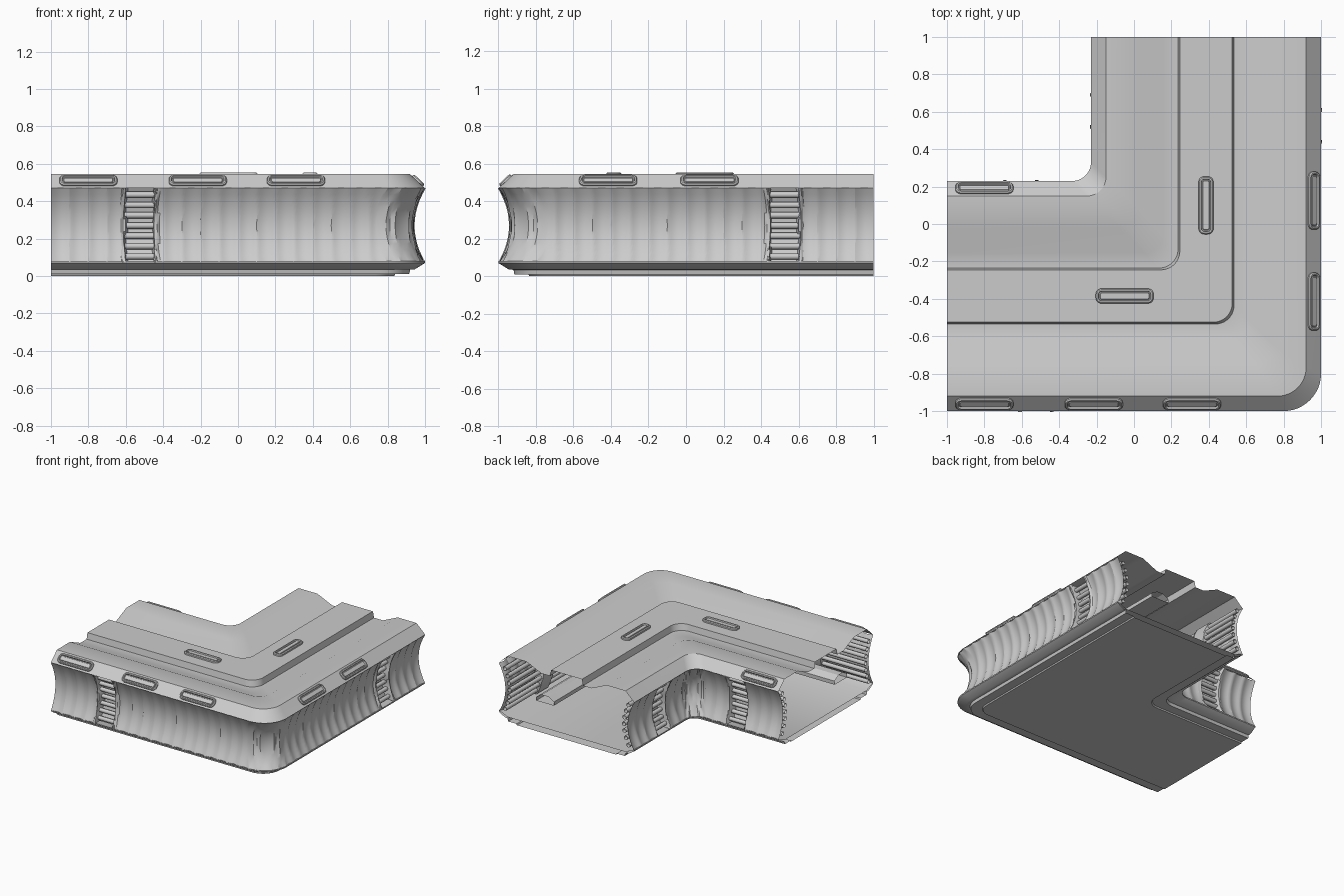
import bpy, bmesh, math
from mathutils import Matrix, Vector

if "Cube" in bpy.data.objects:
    bpy.data.objects.remove(bpy.data.objects["Cube"])

W = 1.23          # corridor width, measured from the outer edge (u = 0) to the inner edge (u = W)


def finish(name, bm, angle=30):
    bmesh.ops.recalc_face_normals(bm, faces=bm.faces[:])
    me = bpy.data.meshes.new(name)
    bm.to_mesh(me)
    bm.free()
    ob = bpy.data.objects.new(name, me)
    bpy.context.collection.objects.link(ob)
    bpy.ops.object.select_all(action='DESELECT')
    ob.select_set(True)
    bpy.context.view_layer.objects.active = ob
    bpy.ops.object.shade_smooth_by_angle(angle=math.radians(angle))
    return ob


def corner_path(u, r, ts, shift=None):
    """L-shaped path at offset u: arm along x, rounded corner, arm along y."""
    length = 2 - u - r
    arm = []
    for t in ts:
        x = -1 + t * length
        arm.append((x, -1 + u + (shift(x) if shift else 0)))
    cx, cy = 1 - u - r, -1 + u + r
    arc = []
    for i in range(1, 12):
        a = math.radians(-90 + 90 * i / 12)
        d = -shift(cx + 0.3 * math.sin(math.pi * i / 12)) if shift else 0
        arc.append((cx + (r + d) * math.cos(a), cy + (r + d) * math.sin(a)))
    return arm + arc + [(-y, -x) for x, y in reversed(arm)]


def sweep(name, profile, radius, ts=(0, 1), closed=False, shift=None, bm=None):
    own = bm is None
    bm = bmesh.new() if own else bm
    rows = []
    for u, z in profile:
        rows.append([bm.verts.new((x, y, z)) for x, y in corner_path(u, radius(u), ts, shift)])
    if closed:
        rows.append(rows[0])
    for a, b in zip(rows, rows[1:]):
        for i in range(len(a) - 1):
            bm.faces.new((a[i], a[i + 1], b[i + 1], b[i]))
    return finish(name, bm) if own else None


def mirror_profile(half):
    return half + [(W - u, z) for u, z in reversed(half)]


def top_radius(u):
    return max(0.1, 0.2 - 0.6 * u)


# Roof: sloped outer edges, two ridges, valleys and a raised centre panel
sweep("roof", mirror_profile([(0, .47), (.08, .545), (.25, .545), (.385, .485),
                              (.465, .485), (.475, .535)]), top_radius)

# Floor slab with flared lips and a stepped underside
half_under = [(0, .08), (0, .07), (.055, .036), (.08, .034), (.085, .01), (.16, .01), (.165, 0)]
sweep("floor", mirror_profile(half_under) + [(W - .08, .045), (.08, .045)], top_radius, closed=True)


def bow(z):
    return .06 * (1 - ((z - .27) / .2) ** 2)


def make_wall(name, inner, lo, hi):
    """Concave ribbed wall with a recessed window, plus the pipes running behind it."""
    sign = -1 if inner else 1
    r = .1 if inner else .2
    length = 2 - (W if inner else 0) - r

    def shift(x):
        if lo < x < hi:
            return sign * .06
        if lo - .02 < x < hi + .02:
            return -sign * .004
        return sign * .012 * abs(math.sin(math.pi * x / .1))

    n = int(length / .0125)
    ts = [i / n for i in range(n + 1)]
    for e in (lo, hi, lo - .02, hi + .02):
        ts += [(e + 1 - .001) / length, (e + 1 + .001) / length]
    ts = sorted(t for t in ts if 0 <= t <= 1)

    def place(u):
        return W - u if inner else u

    zs = [.075 + .395 * i / 12 for i in range(13)]
    sweep(name + "_wall", [(place(bow(z)), z) for z in zs], lambda u: r, ts, shift=shift)

    bm = bmesh.new()
    for k in range(7):
        z = .105 + .055 * k
        ring = []
        for j in range(8):
            a = math.tau * j / 8
            ring.append((place(bow(z) + .036 + .017 * math.cos(a)), z + .017 * math.sin(a)))
        sweep("", ring, lambda u: r - .02 if inner else r, closed=True, bm=bm)
    finish(name + "_pipes", bm, 60)


make_wall("outer", False, -.60, -.45)
make_wall("inner", True, -.68, -.53)

# Utility beam inside the corridor
sweep("inner_beam", [(.34, .25), (.34, .28), (.39, .31), (.45, .31), (.5, .28), (.5, .25)],
      lambda u: .12, closed=True)


def rounded_rect(w, h, r, z):
    pts = []
    for q, (sx, sy) in enumerate([(1, 1), (-1, 1), (-1, -1), (1, -1)]):
        for i in range(6):
            a = math.radians(90 * q + 18 * i)
            pts.append(Vector((sx * (w / 2 - r) + r * math.cos(a),
                               sy * (h / 2 - r) + r * math.sin(a), z)))
    return pts


def vent(name, loc, along, normal, height=.08):
    z = Vector(normal).normalized()
    x = Vector(along)
    y = z.cross(x)
    m = Matrix((x, y, z)).transposed()
    bm = bmesh.new()
    rings = []
    # outer skirt, rim, recessed well and raised centre pad
    for inset, lift in [(0, -.005), (0, .008), (.006, .014), (.014, .014), (.017, .003),
                        (.022, .003), (.025, .009)]:
        pts = rounded_rect(.31 - 2 * inset, height - 2 * inset, .032 - inset, lift)
        rings.append([bm.verts.new(m @ p + Vector(loc)) for p in pts])
    for a, b in zip(rings, rings[1:]):
        for i in range(len(a)):
            j = (i + 1) % len(a)
            bm.faces.new((a[i], a[j], b[j], b[i]))
    bm.faces.new(rings[-1])
    finish(name, bm)


# Vents on the sloped roof edges and on the centre panel
for i, x in enumerate((-.8, -.215, .31)):
    vent(f"front_vent_{i + 1}", (x, -.96, .508), (1, 0, 0), (0, -.075, .08))
for i, y in enumerate((-.415, .125)):
    vent(f"right_vent_{i + 1}", (.96, y, .508), (0, 1, 0), (.075, 0, .08))
vent("inner_vent", (-.8, .19, .508), (1, 0, 0), (0, .075, .08))
vent("panel_vent_1", (-.05, -.385, .539), (1, 0, 0), (0, 0, 1))
vent("panel_vent_2", (.385, .1, .539), (0, 1, 0), (0, 0, 1))
